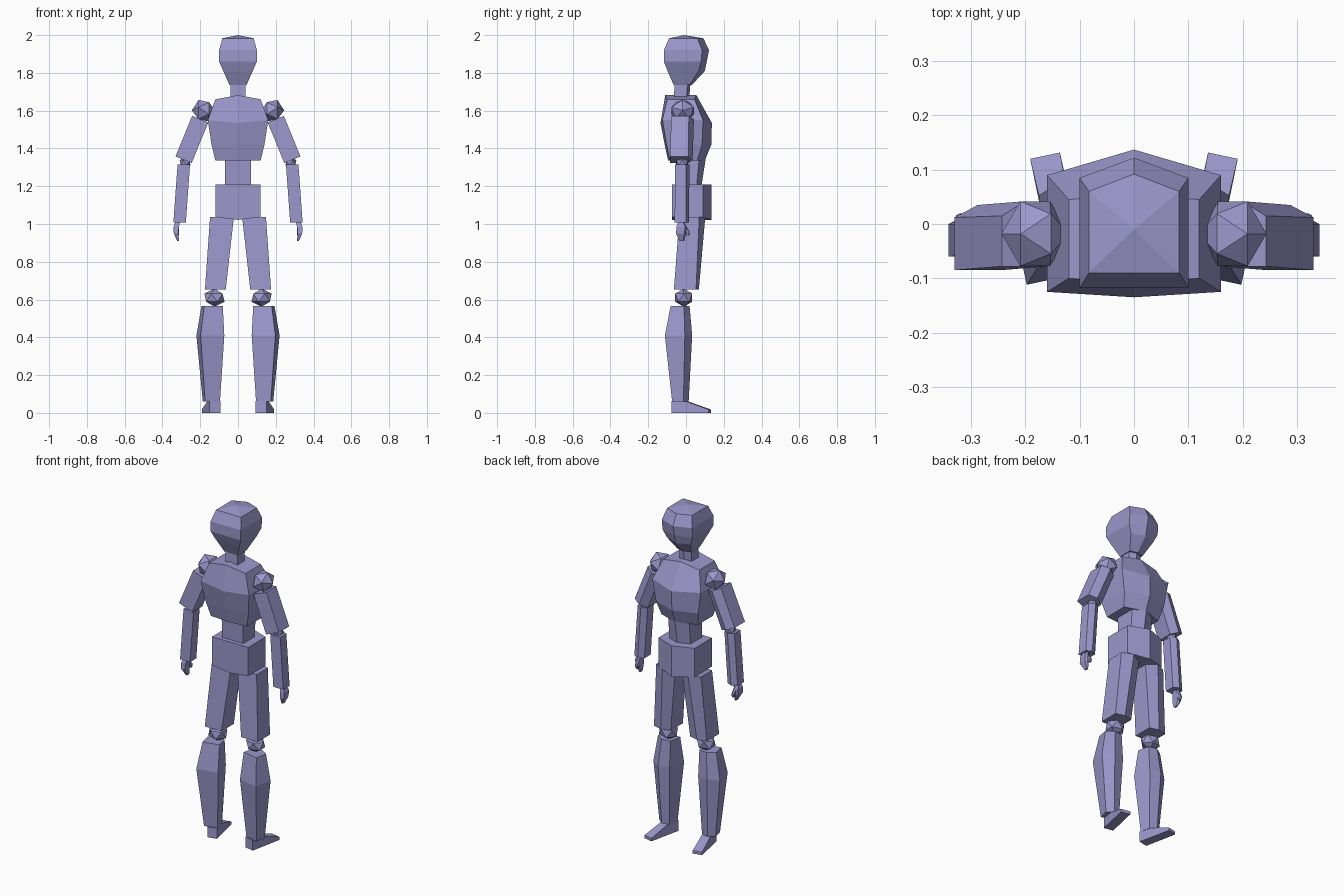
import bpy, bmesh, math
from mathutils import Matrix, Vector

if "Cube" in bpy.data.objects:
    bpy.data.objects.remove(bpy.data.objects["Cube"])

paint = bpy.data.materials.new("slate_violet")
paint.diffuse_color = (.33, .31, .60, 1)
paint.use_nodes = True
paint.node_tree.nodes["Principled BSDF"].inputs["Base Color"].default_value = paint.diffuse_color


def finish(name, bm, paired):
    bmesh.ops.recalc_face_normals(bm, faces=bm.faces)
    me = bpy.data.meshes.new(name)
    bm.to_mesh(me)
    bm.free()
    me.materials.append(paint)
    ob = bpy.data.objects.new(name, me)
    bpy.context.collection.objects.link(ob)
    if paired:
        ob.modifiers.new("Mirror", 'MIRROR').use_mirror_merge = False
    return ob


def loft(name, rings, paired=False, bow=0.0, lifts=None, slope=0.0, turn=0.0, apex=None):
    """Six-sided body. Ring: centre x, z, half width, y of flat side, y of corners, y of ridge."""
    bm = bmesh.new()
    loops = []
    for i, (cx, z, w, yf, ys, yp) in enumerate(rings):
        lift = lifts[i] if lifts else 0
        cy = (yf + yp) / 2
        rot = Matrix.Rotation(math.radians(turn), 3, 'Z')
        loop = []
        for x, y in ((-w, yf), (0, yf - bow), (w, yf), (w, ys), (0, yp), (-w, ys)):
            p = rot @ Vector((x, y - cy, 0))
            up = z + slope * x + (lift if x == 0 else 0)
            loop.append(bm.verts.new((cx + p.x, cy + p.y, up)))
        loops.append(loop)
    for a, b in zip(loops, loops[1:]):
        for i in range(6):
            j = (i + 1) % 6
            bm.faces.new((a[i], a[j], b[j], b[i]))
    # caps are split along the centre line
    for n, loop in ((0, loops[0]), (1, loops[-1])):
        if n and apex:
            top = bm.verts.new(apex)
            for i in range(6):
                bm.faces.new((loop[i], loop[(i + 1) % 6], top))
        else:
            bm.faces.new((loop[1], loop[2], loop[3], loop[4]))
            bm.faces.new((loop[4], loop[5], loop[0], loop[1]))
    return finish(name, bm, paired)


def ball(name, centre, scale, tilt=0):
    bm = bmesh.new()
    bmesh.ops.create_icosphere(bm, subdivisions=1, radius=1)
    bmesh.ops.scale(bm, vec=scale, verts=bm.verts)
    bmesh.ops.transform(bm, verts=bm.verts, matrix=Matrix.Translation(centre)
                        @ Matrix.Rotation(math.radians(tilt), 4, 'Y'))
    return finish(name, bm, True)


# head and torso
loft("head", [(0, 1.735, .045, -.065, .018, .03),
              (0, 1.81, .078, -.098, .067, .10),
              (0, 1.86, .10, -.117, .08, .11),
              (0, 1.92, .10, -.117, .085, .122),
              (0, 1.983, .083, -.09, .06, .092)], apex=(0, -.01, 2.0))
loft("neck", [(0, 1.64, .04, -.065, .0, .015),
              (0, 1.76, .04, -.06, .01, .025)])
loft("chest", [(0, 1.337, .12, -.085, .06, .10),
               (0, 1.42, .14, -.103, .085, .134),
               (0, 1.55, .16, -.125, .09, .137),
               (0, 1.66, .12, -.10, .045, .055)],
     bow=.01, lifts=(0, 0, -.015, .022))
loft("waist", [(0, 1.19, .07, -.05, .055, .08),
               (0, 1.35, .07, -.055, .07, .105)])
loft("pelvis", [(0, 1.037, .12, -.075, .09, .135),
                (0, 1.208, .12, -.075, .09, .135)], lifts=(-.015, 0))

# arms
ball("shoulder", (.182, -.018, 1.6), (.062, .07, .063), 25)
loft("upper_arm", [(.288, 1.34, .043, -.085, .012, .035),
                   (.20, 1.555, .043, -.078, .015, .042)], True, slope=.4)
ball("elbow", (.28, -.02, 1.325), (.032, .035, .03))
loft("forearm", [(.309, 1.008, .033, -.06, .0, .016),
                 (.287, 1.315, .033, -.058, .0, .018)], True)

# hands
loft("hand", [(.317, .91, .005, -.035, -.015, -.01),
              (.328, .95, .012, -.053, -.008, .0),
              (.327, .985, .014, -.05, -.005, .003),
              (.318, 1.015, .013, -.04, -.015, -.01)], True)
loft("thumb", [(.318, .94, .005, .004, .013, .017),
               (.32, .96, .008, -.002, .016, .02),
               (.322, .99, .008, -.025, -.006, .0)], True)

# legs
loft("thigh", [(.12, .652, .055, -.064, .053, .068),
               (.085, 1.037, .063, -.035, .07, .102)], True)
ball("knee", (.125, -.012, .61), (.06, .053, .048))
loft("shin", [(.143, .06, .040, -.066, -.005, .015),
              (.149, .41, .064, -.100, .008, .034),
              (.139, .565, .050, -.072, .0, .02)], True, turn=-12)

# feet: side profile extruded across, then turned outwards
bm = bmesh.new()
sides = []
for s in (-1, 1):
    sides.append([bm.verts.new((s * w, y, z)) for y, z, w in
                  ((-.10, 0, .029), (.10, 0, .028), (.10, .018, .028),
                   (-.02, .06, .025), (-.10, .063, .029))])
for loop in sides:
    bm.faces.new(loop)
for i in range(5):
    j = (i + 1) % 5
    bm.faces.new((sides[0][i], sides[0][j], sides[1][j], sides[1][i]))
bmesh.ops.transform(bm, verts=bm.verts,
                    matrix=Matrix.Translation((.143, .028, 0)) @ Matrix.Rotation(math.radians(-12), 4, 'Z'))
finish("foot", bm, True)
